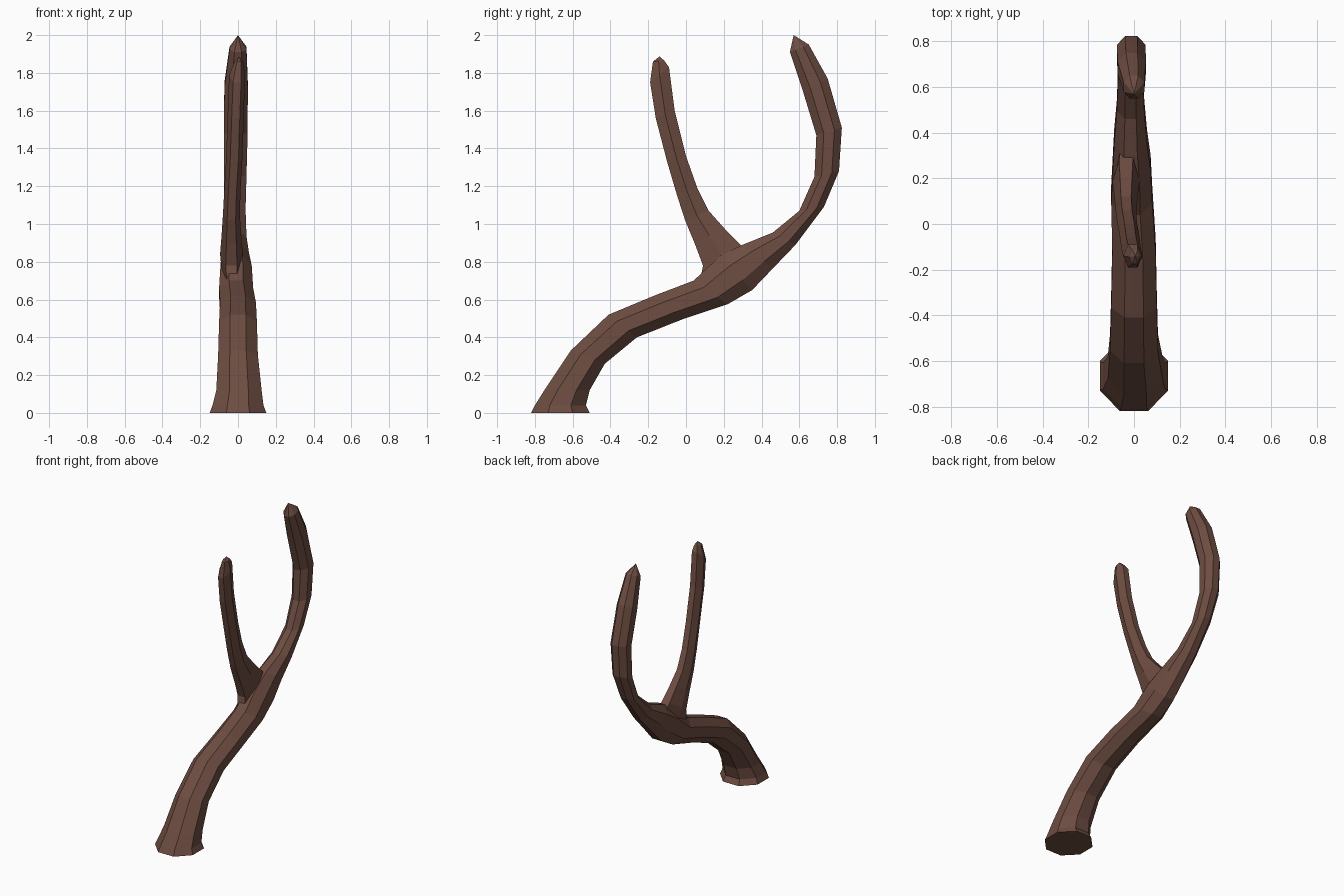
import bpy, bmesh, math

if "Cube" in bpy.data.objects:
    bpy.data.objects.remove(bpy.data.objects["Cube"])

bark = bpy.data.materials.new("bark_brown")
bark.diffuse_color = (0.153, 0.073, 0.053, 1)
bark.use_nodes = True
bark.node_tree.nodes["Principled BSDF"].inputs["Base Color"].default_value = bark.diffuse_color


def limb(name, rings, tip, sides):
    """Faceted tube: each ring is (inner y, z, outer y, z, x centre, half width)."""
    bm = bmesh.new()
    loops = []
    grow = 1 / math.cos(math.pi / sides)
    for ay, az, by, bz, cx, hw in rings:
        loop = []
        for i in range(sides):
            t = 2 * math.pi * (i + 0.5) / sides
            c, s = math.cos(t) * grow, math.sin(t) * (grow if sides == 8 else 1)
            loop.append(bm.verts.new((cx + s * hw,
                                      (ay + by) / 2 + c * (by - ay) / 2,
                                      (az + bz) / 2 + c * (bz - az) / 2)))
        # widest facets reach the outline exactly
            loop[-1].co.x = cx + s * hw / (grow * math.cos(math.pi / sides))
        loops.append(loop)
    for lo, hi in zip(loops, loops[1:]):
        for i in range(sides):
            j = (i + 1) % sides
            bm.faces.new((lo[i], lo[j], hi[j], hi[i]))
    bm.faces.new(loops[0])
    top = bm.verts.new(tip)
    for i in range(sides):
        bm.faces.new((loops[-1][i], loops[-1][(i + 1) % sides], top))
    bmesh.ops.recalc_face_normals(bm, faces=bm.faces)
    me = bpy.data.meshes.new(name)
    bm.to_mesh(me)
    bm.free()
    me.materials.append(bark)
    ob = bpy.data.objects.new(name, me)
    bpy.context.collection.objects.link(ob)
    return ob


# Leaning trunk that sweeps up into the larger fork
trunk = limb("forked_trunk", [
    (-.82, 0, -.51, 0, 0, .15),
    (-.80, .04, -.53, .04, 0, .135),
    (-.75, .12, -.51, .12, .005, .12),
    (-.61, .33, -.43, .26, 0, .105),
    (-.41, .52, -.26, .40, 0, .10),
    (-.17, .62, -.02, .495, 0, .095),
    (.04, .70, .22, .575, -.01, .09),
    (.18, .83, .35, .65, -.01, .083),
    (.30, .89, .46, .765, -.015, .072),
    (.46, .955, .58, .89, -.015, .06),
    (.60, 1.07, .73, 1.09, -.015, .055),
    (.68, 1.25, .81, 1.28, -.015, .06),
    (.69, 1.47, .825, 1.51, -.012, .063),
    (.62, 1.70, .75, 1.77, -.01, .062),
    (.55, 1.91, .65, 1.95, 0, .045),
], (0, .57, 2.0), 8)

# Thinner upright fork, flaring into the trunk
branch = limb("thin_branch", [
    (.07, .68, .37, .80, -.03, .055),
    (.09, .78, .28, .90, -.035, .06),
    (.045, .90, .20, .98, -.035, .052),
    (-.005, 1.02, .12, 1.07, -.035, .045),
    (-.05, 1.16, .06, 1.19, -.03, .043),
    (-.10, 1.33, 0, 1.36, -.02, .043),
    (-.16, 1.56, -.06, 1.60, -.012, .043),
    (-.19, 1.75, -.09, 1.83, -.005, .042),
    (-.175, 1.86, -.115, 1.865, .005, .022),
], (.005, -.14, 1.887), 6)

# Weld the fork into one solid
mod = trunk.modifiers.new("weld_fork", "BOOLEAN")
mod.operation = "UNION"
mod.solver = "EXACT"
mod.object = branch
bpy.context.view_layer.objects.active = trunk
bpy.ops.object.modifier_apply(modifier=mod.name)
bpy.data.objects.remove(branch)
